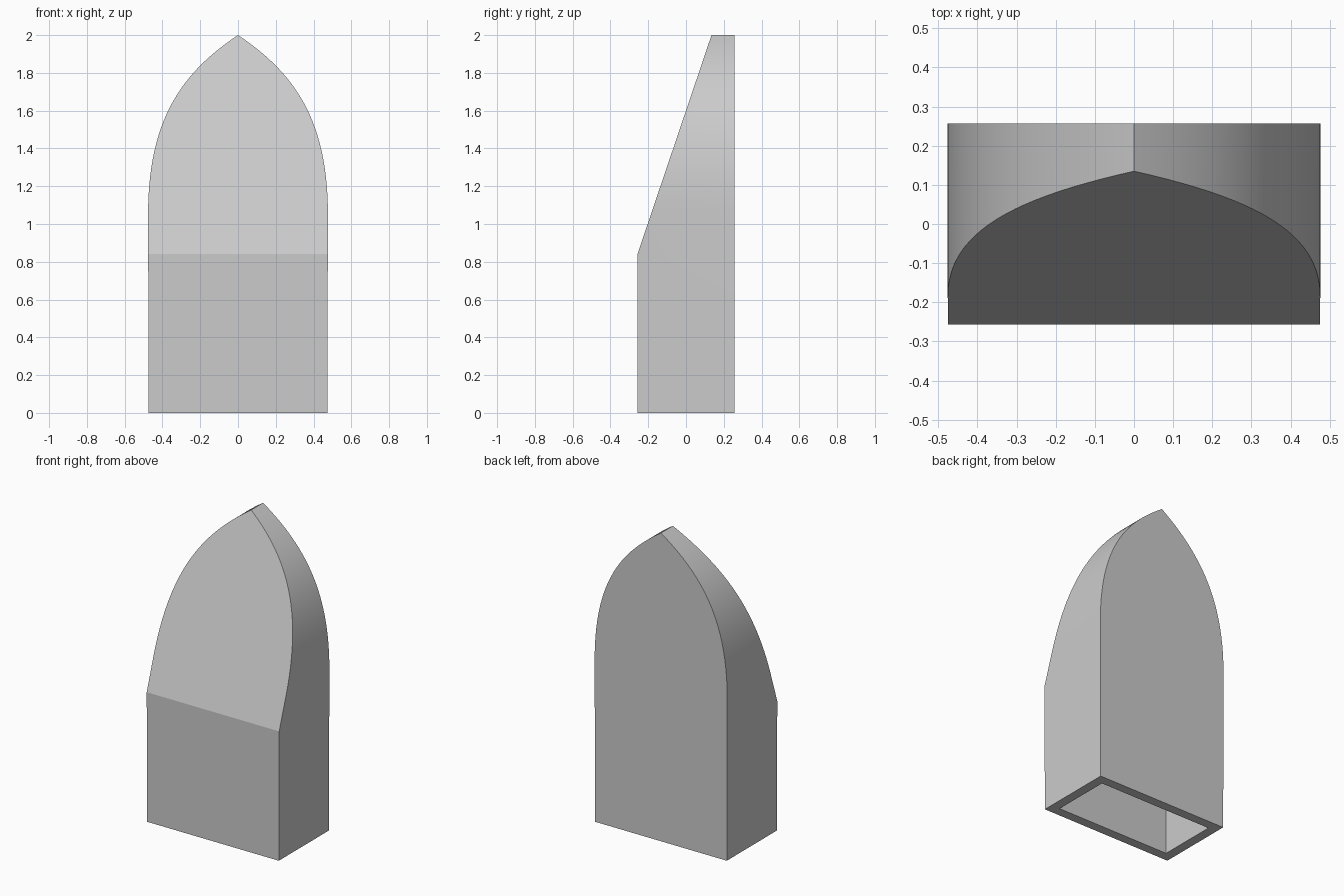
import bpy
import bmesh
from math import radians
from mathutils import Vector
from mathutils.geometry import interpolate_bezier

if "Cube" in bpy.data.objects:
    bpy.data.objects.remove(bpy.data.objects["Cube"])

DEPTH = 0.257      # half depth
FOLD_Z = 0.84      # height where the front starts leaning back
TOP_Y = 0.135      # front edge of the ridge

grey = bpy.data.materials.new("light grey")
grey.use_nodes = True
colour = (0.6, 0.6, 0.6, 1)
grey.diffuse_color = colour
grey.node_tree.nodes["Principled BSDF"].inputs["Base Color"].default_value = colour

# Pointed arch outline, right half mirrored to the left
arch = interpolate_bezier(Vector((0.476, 1.05)), Vector((0.476, 1.55)),
                          Vector((0.3, 1.8)), Vector((0, 2)), 28)
right = [Vector((0.473, 0))] + list(arch)
outline = right + [Vector((-p.x, p.y)) for p in reversed(right[:-1])]

# Extrude the outline from back to front
bm = bmesh.new()
back = bm.faces.new([bm.verts.new((p.x, DEPTH, p.y)) for p in outline])
result = bmesh.ops.extrude_face_region(bm, geom=[back], use_keep_orig=True)
moved = [v for v in result["geom"] if isinstance(v, bmesh.types.BMVert)]
bmesh.ops.translate(bm, verts=moved, vec=(0, -2 * DEPTH, 0))
bmesh.ops.recalc_face_normals(bm, faces=bm.faces)

# Slice off the sloping front and close the cut
slope = Vector((0, FOLD_Z - 2, TOP_Y + DEPTH))
cut = bmesh.ops.bisect_plane(bm, geom=bm.verts[:] + bm.edges[:] + bm.faces[:],
                             plane_co=(0, -DEPTH, FOLD_Z), plane_no=slope,
                             clear_outer=True)
edges = [e for e in cut["geom_cut"] if isinstance(e, bmesh.types.BMEdge)]
bmesh.ops.edgeloop_fill(bm, edges=edges)
bmesh.ops.recalc_face_normals(bm, faces=bm.faces)

# Open the underside
bottom = [f for f in bm.faces if f.normal.z < -0.9]
bmesh.ops.delete(bm, geom=bottom, context="FACES")

mesh = bpy.data.meshes.new("hollow_cap")
bm.to_mesh(mesh)
bm.free()
mesh.materials.append(grey)
cap = bpy.data.objects.new("hollow_cap", mesh)
bpy.context.collection.objects.link(cap)

# Wall thickness, inwards
wall = cap.modifiers.new("wall", "SOLIDIFY")
wall.solidify_mode = "NON_MANIFOLD"
wall.nonmanifold_thickness_mode = "CONSTRAINTS"
wall.thickness = 0.062
wall.offset = -1

bpy.context.view_layer.objects.active = cap
cap.select_set(True)
bpy.ops.object.modifier_apply(modifier="wall")
bpy.ops.object.shade_smooth_by_angle(angle=radians(15))
